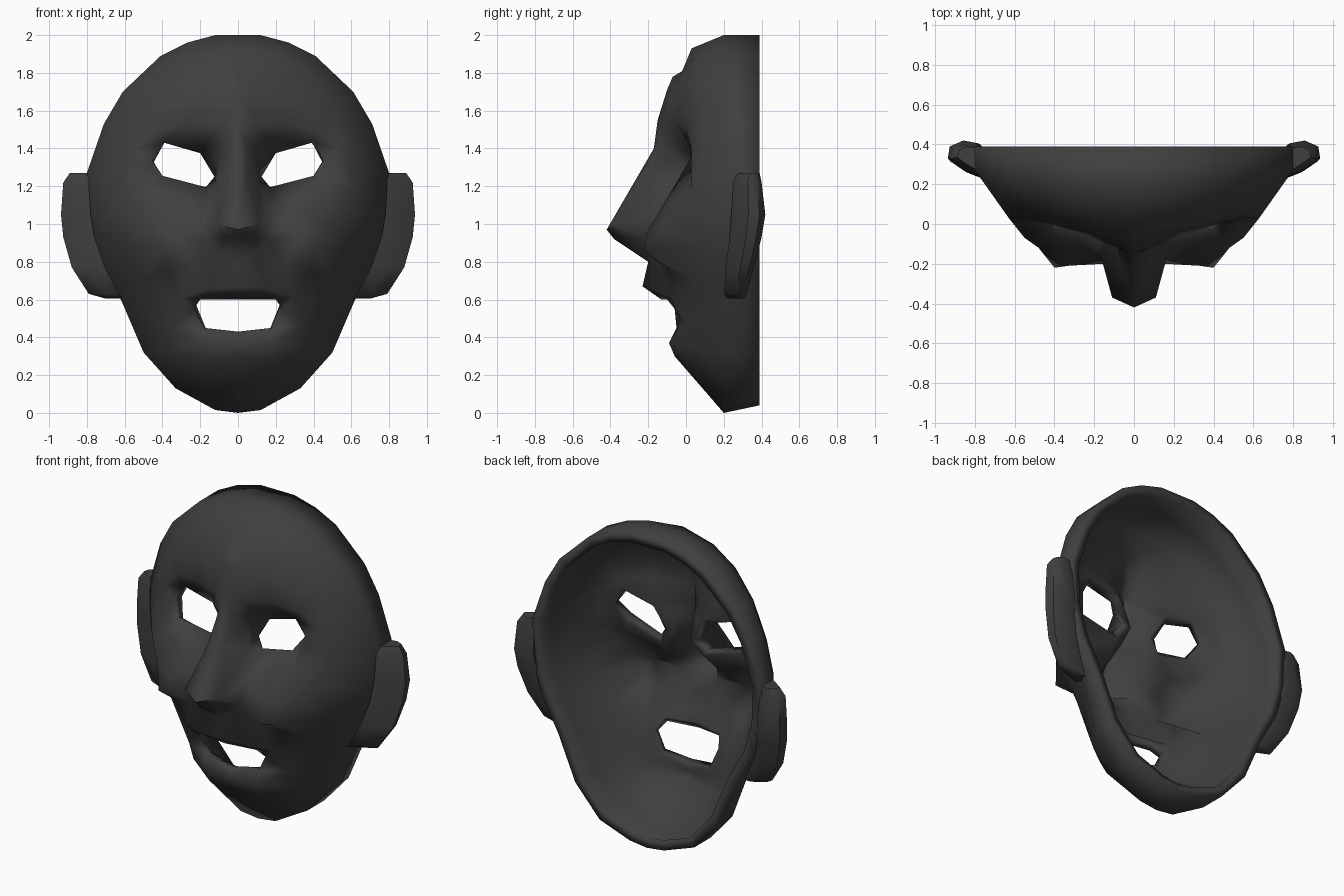
import bpy, bmesh
from mathutils import Vector
from mathutils.geometry import delaunay_2d_cdt

if "Cube" in bpy.data.objects:
    bpy.data.objects.remove(bpy.data.objects["Cube"])

# Half-face feature lines, each point is (x, z, depth y)
outline = [(0, 2, .2), (.12, 2, .2), (.27, 1.96, .2), (.41, 1.89, .2), (.61, 1.70, .22),
           (.71, 1.53, .24), (.80, 1.27, .27), (.79, 1.0, .28), (.73, .8, .28), (.62, .6, .28),
           (.5, .32, .25), (.33, .13, .22), (.12, .015, .2), (0, 0, .2)]
profile_top = [(0, 2, .2), (0, 1.93, .03), (0, 1.81, -.02), (0, 1.78, -.07), (0, 1.71, -.1),
               (0, 1.55, -.15), (0, 1.4, -.17), (0, .97, -.42), (0, .92, -.38), (0, .8, -.2),
               (0, .67, -.23), (0, .6, -.13)]
profile_chin = [(0, .43, -.06), (0, .37, -.09), (0, .3, -.06), (0, 0, .2)]
eye = [(.125, 1.25, .03), (.17, 1.195, 0), (.4, 1.255, -.03), (.455, 1.34, .02),
       (.39, 1.43, .02), (.2, 1.375, .03)]
mouth = [(0, .6, -.13), (.2, .6, -.1), (.235, .55, -.06), (.18, .45, -.05), (0, .43, -.06)]
brow = [(0, 1.55, -.15), (.08, 1.53, -.12), (.25, 1.53, -.05), (.42, 1.5, 0), (.54, 1.4, .03)]
forehead = [(.22, 1.88, .04), (.38, 1.78, .05), (.52, 1.62, .07), (.62, 1.4, .08),
            (.63, 1.18, .03)]
temple = [(.08, 1.74, -.06), (.22, 1.67, -.04), (.38, 1.6, 0)]
nose_edge = [(.04, 1.42, -.14), (.05, 1.25, -.23), (.11, 1.0, -.37), (.08, .93, -.32), (0, .92, -.38)]
nose_base = [(.1, 1.35, -.04), (.112, 1.2, -.06), (.17, 1.05, -.15), (.15, .92, -.2), (.1, .85, -.19)]
cheek = [(.23, 1.0, -.16), (.33, .95, -.21), (.4, .86, -.22), (.48, .98, -.12), (.55, 1.1, -.07)]
cheek_top = [(.3, 1.12, -.11), (.45, 1.15, -.08), (.55, 1.1, -.07)]
jaw = [(.25, .79, -.14), (.38, .76, -.09), (.5, .7, .04), (.6, .88, .07)]
lip = [(0, .67, -.23), (.15, .66, -.2), (.3, .61, -.08)]
chin = [(0, .37, -.09), (.2, .37, -.07), (.34, .46, .0)]
jawline = [(0, .3, -.06), (.18, .28, -.03), (.36, .33, .07)]

lines = [outline, profile_top, profile_chin, eye + eye[:1], mouth, brow, forehead, temple,
         nose_edge, nose_base, cheek, cheek_top, jaw, lip, chin, jawline]

dark = bpy.data.materials.new("dark_grey")
dark.diffuse_color = (.05, .05, .05, 1)
dark.use_nodes = True
dark.node_tree.nodes["Principled BSDF"].inputs["Base Color"].default_value = dark.diffuse_color


def inside(p, poly):
    hit = False
    for a, b in zip(poly, poly[1:] + poly[:1]):
        if (a[1] > p.y) != (b[1] > p.y):
            hit ^= p.x < a[0] + (p.y - a[1]) * (b[0] - a[0]) / (b[1] - a[1])
    return hit


def finish(name, bm, angle):
    me = bpy.data.meshes.new(name)
    bm.to_mesh(me)
    bm.free()
    ob = bpy.data.objects.new(name, me)
    bpy.context.collection.objects.link(ob)
    me.materials.append(dark)
    bpy.ops.object.select_all(action='DESELECT')
    ob.select_set(True)
    bpy.context.view_layer.objects.active = ob
    bpy.ops.object.shade_smooth_by_angle(angle=angle)
    return ob


# Triangulate the feature lines in the front plane
pts, edges = [], []
for line in lines:
    start = len(pts)
    pts += line
    edges += [(start + i, start + i + 1) for i in range(len(line) - 1)]
flat = [Vector((p[0], p[1])) for p in pts]
v2, _, tris, origin, _, _ = delaunay_2d_cdt(flat, edges, [], 1, 1e-4)


def depth(i):
    if origin[i]:
        return pts[origin[i][0]][2]
    return min(pts, key=lambda p: (Vector(p[:2]) - v2[i]).length)[2]


# Face shell: lift to depth, leave eye and mouth open, build both halves
bm = bmesh.new()
for s in (1, -1):
    vs = [bm.verts.new((s * p.x, depth(i), p.y)) for i, p in enumerate(v2)]
    for t in tris:
        c = sum((v2[i] for i in t), Vector((0, 0))) / len(t)
        if not inside(c, eye) and not inside(c, mouth):
            bm.faces.new([vs[i] for i in t][::s])
    # side wall running back to the open rim
    front = [bm.verts.new((s * x, y, z)) for x, z, y in outline]
    back = [bm.verts.new((s * x, .39, z + (.04 if z < .1 else 0))) for x, z, y in outline]
    for i in range(len(outline) - 1):
        bm.faces.new([front[i], front[i + 1], back[i + 1], back[i]][::s])
bmesh.ops.remove_doubles(bm, verts=bm.verts, dist=1e-3)
bmesh.ops.delete(bm, geom=[v for v in bm.verts if not v.link_faces], context='VERTS')
shell = finish("face_shell", bm, 1.2)
# inner wall of the mask
wall = shell.modifiers.new("thickness", 'SOLIDIFY')
wall.thickness = .06
wall.offset = -1

# Ears: lofted sections (z, inner x, outer x, front y, back y)
sections = [(1.27, .79, .89, .30, .39), (1.22, .79, .925, .28, .40), (1.05, .78, .937, .27, .42),
            (.93, .76, .925, .26, .40), (.77, .705, .88, .24, .36), (.63, .63, .79, .23, .32),
            (.605, .61, .70, .25, .31)]
for side, s in (("right", 1), ("left", -1)):
    bm = bmesh.new()
    rings = []
    for z, xi, xo, yf, yb in sections:
        m = xi + .5 * (xo - xi)
        h = yb - yf
        sec = [(xi, yf - .03), (m, yf), (xo, yf + .4 * h), (xo - .01, yb - .2 * h), (m, yb), (xi, yb - .1 * h)]
        rings.append([bm.verts.new((s * x, y, z)) for x, y in sec])
    for a, b in zip(rings, rings[1:]):
        for i in range(6):
            j = (i + 1) % 6
            bm.faces.new((a[i], a[j], b[j], b[i]))
    bm.faces.new(rings[0])
    bm.faces.new(rings[-1])
    bmesh.ops.recalc_face_normals(bm, faces=bm.faces)
    finish(side + "_ear", bm, .9)
